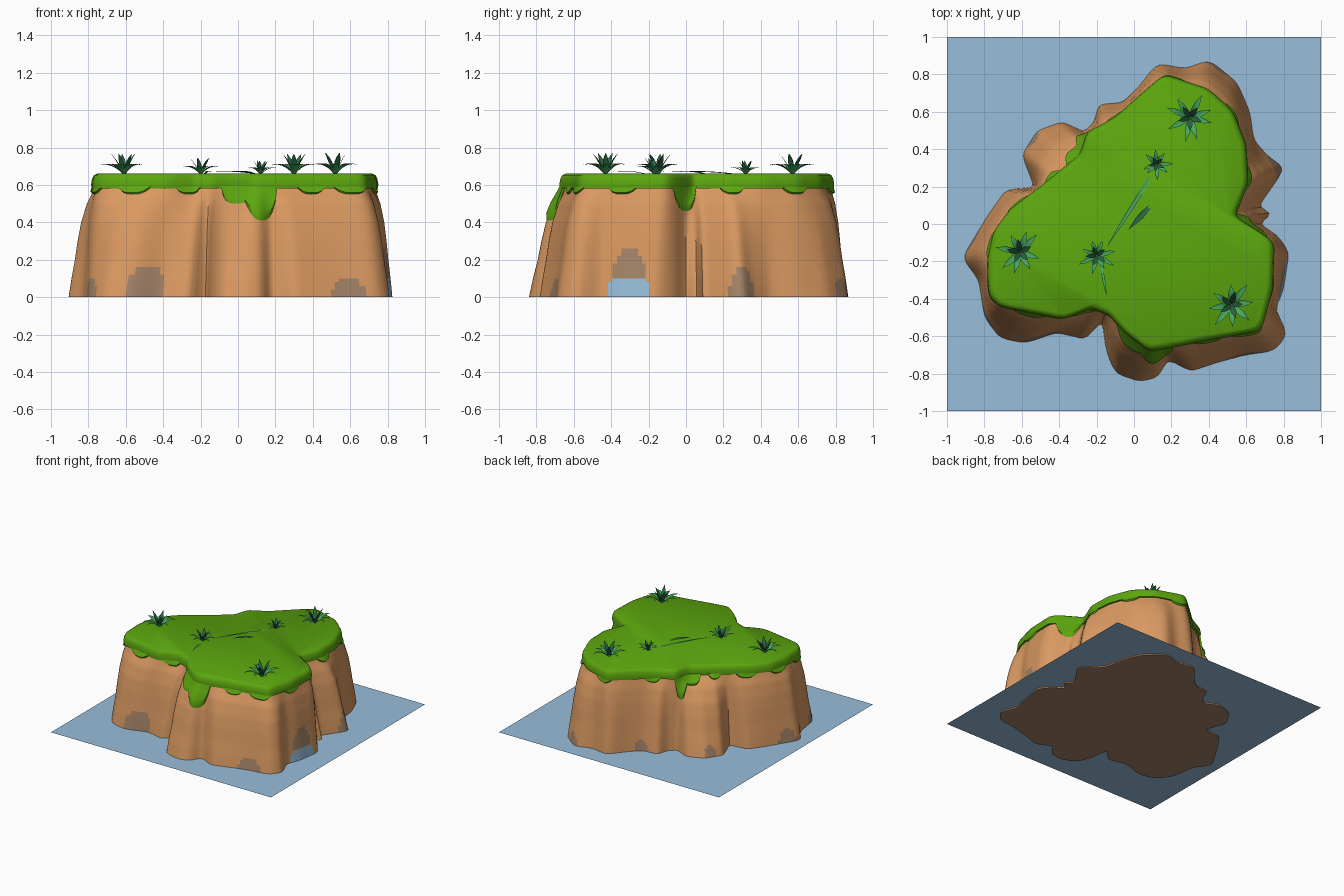
import bpy, math, random

if "Cube" in bpy.data.objects:
    bpy.data.objects.remove(bpy.data.objects["Cube"])

random.seed(4)
N = 240  # samples around the island


def material(name, r, g, b):
    lin = [((c / 255 + 0.055) / 1.055) ** 2.4 for c in (r, g, b)]
    m = bpy.data.materials.new(name)
    m.diffuse_color = (*lin, 1)
    m.use_nodes = True
    m.node_tree.nodes["Principled BSDF"].inputs["Base Color"].default_value = m.diffuse_color
    return m


ROCK = material("orange rock", 218, 153, 97)
WET = material("wet rock", 164, 132, 104)
GRASS = material("grass green", 92, 166, 14)
WATER = material("water blue", 152, 189, 218)
LEAF = material("leaf green", 72, 168, 96)
DARK = material("dark leaf green", 42, 104, 66)


def make(name, verts, faces, mats, smooth=40):
    me = bpy.data.meshes.new(name)
    me.from_pydata(verts, [], faces)
    for m in mats:
        me.materials.append(m)
    ob = bpy.data.objects.new(name, me)
    bpy.context.collection.objects.link(ob)
    if smooth:
        for p in me.polygons:
            p.use_smooth = True
        me.set_sharp_from_angle(angle=math.radians(smooth))
    return ob


def lerp(table, x):
    for (a, va), (b, vb) in zip(table, table[1:]):
        if a <= x <= b:
            return va + (vb - va) * (x - a) / max(b - a, 1e-9)
    return table[-1][1]


def radial(points, passes):
    """Turn a star-shaped outline into N evenly spaced radii."""
    pol = sorted((math.atan2(y, x) % math.tau, math.hypot(x, y)) for x, y in points)
    pol = [(pol[-1][0] - math.tau, pol[-1][1])] + pol + [(pol[0][0] + math.tau, pol[0][1])]
    r = []
    for i in range(N):
        t = math.tau * i / N
        for (a, ra), (b, rb) in zip(pol, pol[1:]):
            if a <= t <= b:  # hit of the ray on the straight outline segment
                r.append(ra * rb * math.sin(b - a) /
                         (ra * math.sin(t - a) + rb * math.sin(b - t)))
                break
    for _ in range(passes):
        r = [(r[i - 1] + 2 * r[i] + r[(i + 1) % N]) / 4 for i in range(N)]
    return r


def at(i, r, z):
    t = math.tau * i / N
    return (r * math.cos(t), r * math.sin(t), z)


def ring_faces(rings):
    return [(k * N + i, k * N + (i + 1) % N, (k + 1) * N + (i + 1) % N, (k + 1) * N + i)
            for k in range(rings - 1) for i in range(N)]


TOP = radial([(.54, .04), (.61, .22), (.60, .42), (.53, .60), (.40, .72), (.16, .80),
              (0, .66), (-.1, .57), (-.25, .49), (-.29, .37), (-.5, .2), (-.66, .08),
              (-.75, -.04), (-.785, -.2), (-.775, -.38), (-.73, -.44), (-.38, -.51),
              (-.23, -.45), (-.13, -.49), (-.05, -.58), (.08, -.68), (.2, -.66),
              (.4, -.62), (.68, -.57), (.74, -.35), (.75, -.1), (.70, -.06)], 2)
BASE = radial([(.65, .07), (.79, .08), (.81, .3), (.72, .36), (.64, .45), (.62, .6),
               (.55, .76), (.4, .88), (.28, .83), (.12, .86), (.04, .75), (-.06, .65),
               (-.19, .64), (-.21, .55), (-.27, .49), (-.38, .55), (-.52, .5), (-.6, .37),
               (-.53, .19), (-.68, .19), (-.78, .05), (-.84, -.05), (-.92, -.18),
               (-.83, -.3), (-.8, -.5), (-.72, -.61), (-.58, -.64), (-.42, -.58),
               (-.25, -.62), (-.17, -.5), (-.15, -.68), (-.1, -.8), (.03, -.845),
               (.13, -.82), (.18, -.72), (.3, -.79), (.45, -.74), (.6, -.7), (.75, -.68),
               (.83, -.58), (.75, -.47), (.8, -.35), (.83, -.15), (.76, -.05), (.66, 0)], 2)
SLOPE = [(0, 0), (.1, .1), (.2, .22), (.3, .32), (.4, .45), (.5, .66), (.55, .84), (.6, 1)]


def cliff_r(i, z):
    return BASE[i] + (TOP[i] - .02 - BASE[i]) * lerp(SLOPE, z)


# Cliff, with pale wet patches (angle, half width, height) near the waterline
levels = [k * .02 for k in range(31)]
verts = [at(i, cliff_r(i, z), z) for z in levels for i in range(N)]
cliff = make("cliff", verts, ring_faces(31) + [tuple(range(N))[::-1]], [ROCK, WET, WATER])
patches = [(231, 5, .17), (212, 4, .11), (310, 5, .11), (339, 7, .27), (22, 5, .17),
           (62, 4, .1), (95, 4, .1), (140, 4, .1), (186, 4, .12)]
for p in cliff.data.polygons:
    if len(p.vertices) > 4:
        p.material_index = 1
        continue
    a = math.degrees(math.atan2(p.center.y, p.center.x)) % 360
    for c, w, h in patches:
        if ((a - c) / w) ** 2 + (p.center.z / h) ** 2 < 1:
            p.material_index = 2 if h > .2 and p.center.z < .09 else 1

# Grass cap with a rounded rim
rim = [(-.03, .578), (0, .582), (.002, .605), (-.004, .635), (-.014, .652), (-.034, .661)]
verts = [at(i, TOP[i] + o, z) for o, z in rim for i in range(N)]
make("grass_cap", verts,
     ring_faces(6) + [tuple(range(5 * N, 6 * N)), tuple(range(N))[::-1]], [GRASS], 50)

# Grass hanging over the cliff: small scallops and long drapes (angle, half width, low z)
drapes = [(280, 8, .41), (269, 9, .50), (121, 5, .42), (130, 9, .52), (0, 6, .46)]
drapes += [(a, 6, .55) for a in (221, 241, 205, 316, 302, 335, 22, 48, 75, 100, 150, 170, 188)]
low = []
for i in range(N):
    a = 360 * i / N
    z = .6
    for c, w, d in drapes:
        u = abs((a - c + 180) % 360 - 180) / w
        if u < 1:
            z = min(z, .6 - (.6 - d) * (1 - u ** 3))
    low.append(z)
verts = []
for k in range(7):
    for i in range(N):
        z = .6 + (low[i] - .6) * k / 6
        verts.append(at(i, cliff_r(i, z) + (.016 if k < 6 else .003), z))
faces = [f[::-1] for f in ring_faces(7) if low[f[0] % N] < .599 or low[f[1] % N] < .599]
make("grass_drapes", verts, faces, [GRASS])

# Water sheet
make("water", [(-1, -1, .01), (1, -1, .01), (1, 1, .01), (-1, 1, .01)], [(0, 1, 2, 3)],
     [WATER], 0)


def leaf(verts, faces, x, y, ang, length, rise, droop, width):
    """One curved blade with a folded middle."""
    b, n = len(verts), 6
    ca, sa = math.cos(ang), math.sin(ang)
    for k in range(n + 1):
        t = k / n
        w = width * (.25 + .75 * math.sin(math.pi * min(1, t * .9 + .08))) * (1 - t ** 5)
        z = .655 + rise * t - droop * t * t
        for s in (-1, 0, 1):
            verts.append((x + ca * length * t - sa * w * s, y + sa * length * t + ca * w * s,
                          z + (0 if s else -w * .35)))
    for k in range(n):
        for s in (0, 1):
            q = b + 3 * k + s
            faces.append((q, q + 3, q + 4, q + 1))


def plant(name, x, y, size):
    outer, inner = ([], []), ([], [])
    spin = random.random() * 6
    for k in range(8):
        leaf(*outer, x, y, spin + k * math.tau / 8 + random.uniform(-.2, .2),
             size * random.uniform(.8, 1.1), size * 1.25, size * .85, size * .13)
    for k in range(5):
        leaf(*inner, x, y, spin + k * math.tau / 5 + .3, size * random.uniform(.45, .6),
             size * 1.25, size * .35, size * .12)
    make(name + "_outer_leaves", *outer, [LEAF])
    make(name + "_inner_leaves", *inner, [DARK])


# Plants
for k, (x, y, s) in enumerate([(-.61, -.15, .125), (.3, .57, .125), (.52, -.43, .13),
                               (-.2, -.17, .10), (.12, .32, .085)]):
    plant("plant_%d" % (k + 1), x, y, s)

# Long thin blades lying across the grass
for name, (x0, y0), (x1, y1), w, m in [
        ("long_blade", (.12, .30), (-.15, -.13), .011, LEAF),
        ("short_blade", (-.18, -.20), (-.145, -.39), .008, LEAF),
        ("dark_blade", (.10, .11), (-.03, -.03), .016, DARK)]:
    blade = ([], [])
    leaf(*blade, x0, y0, math.atan2(y1 - y0, x1 - x0), math.hypot(x1 - x0, y1 - y0),
         .06, .045, w)
    make(name, *blade, [m])
